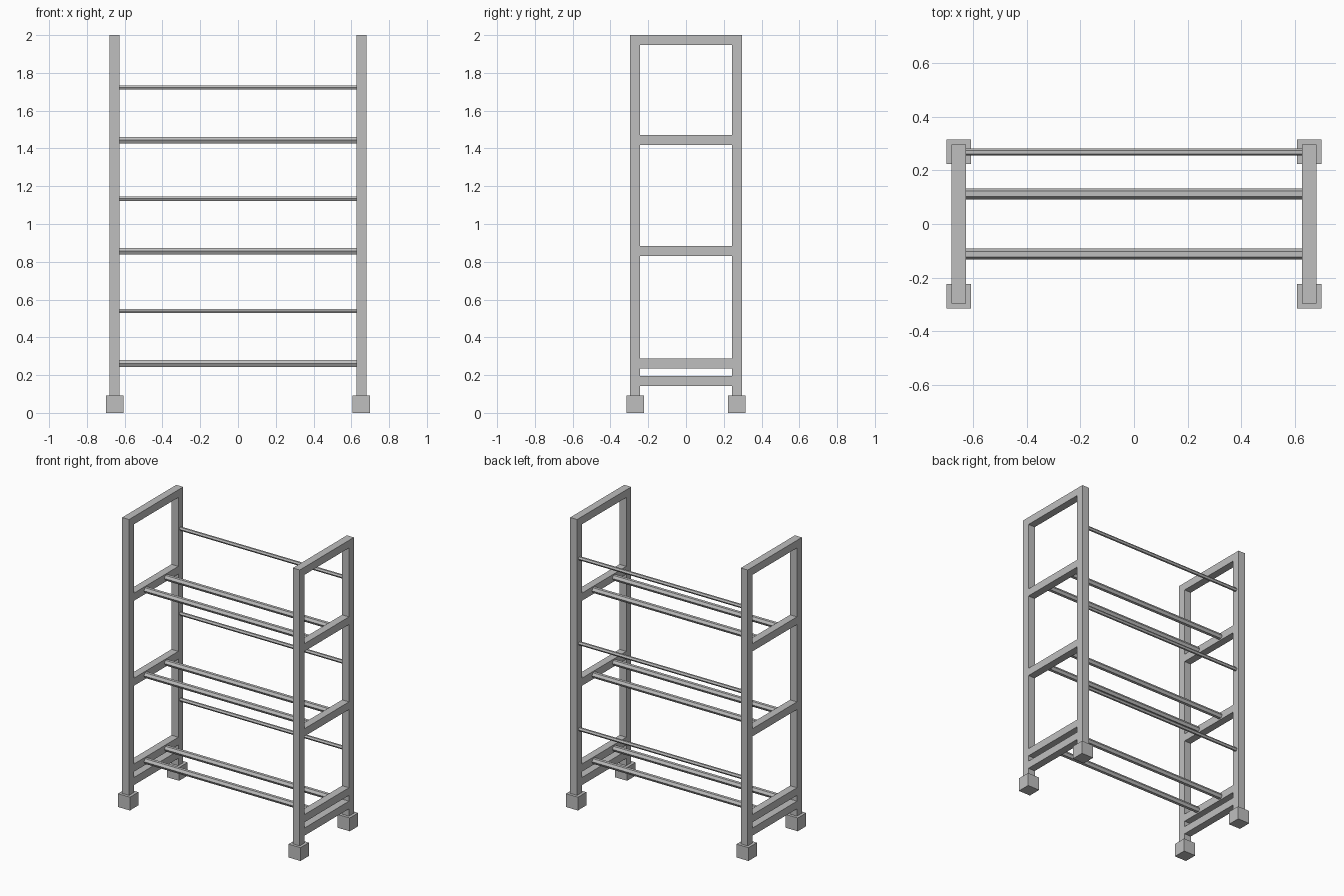
import bpy
from math import pi

cube = bpy.data.objects.get("Cube")
if cube:
    bpy.data.objects.remove(cube, do_unlink=True)

GREY = (0.52, 0.52, 0.52, 1)
metal = bpy.data.materials.new("grey metal")
metal.use_nodes = True
metal.diffuse_color = GREY
metal.node_tree.nodes["Principled BSDF"].inputs["Base Color"].default_value = GREY

TUBE = 0.053           # square tube width
SIDE_X = 0.653         # centre of each side frame
POST_Y = 0.269         # centre of each post
FOOT = 0.092
INNER_X = SIDE_X - TUBE / 2
INNER_Y = POST_Y - TUBE / 2


def box(name, location, size):
    bpy.ops.mesh.primitive_cube_add(size=1, location=location)
    part = bpy.context.object
    part.name = name
    part.scale = size
    bpy.ops.object.transform_apply(location=False, rotation=False, scale=True)
    part.data.materials.append(metal)


def rod(name, y, z, radius):
    bpy.ops.mesh.primitive_cylinder_add(vertices=6, radius=radius, depth=2 * INNER_X,
                                        location=(0, y, z), rotation=(0, pi / 2, 0))
    part = bpy.context.object
    part.name = name
    part.data.materials.append(metal)


# Side frames: posts on block feet, joined by cross rails
rails = {"base_rail": 0.169, "lower_rail": 0.262, "middle_rail": 0.856,
         "upper_rail": 1.444, "top_rail": 2 - TUBE / 2}
for side, sx in (("left", 1), ("right", -1)):
    x = sx * SIDE_X
    for end, sy in (("front", -1), ("back", 1)):
        y = sy * POST_Y
        box(f"{side}_{end}_foot", (x, y, FOOT / 2), (FOOT, FOOT, FOOT))
        box(f"{side}_{end}_post", (x, y, 1 + FOOT / 2), (TUBE, TUBE, 2 - FOOT))
    for name, z in rails.items():
        box(f"{side}_{name}", (x, 0, z), (TUBE, 2 * INNER_Y, TUBE))

# Shelves: two thick rods level with the rails, one thin stop rod higher at the back
for shelf in ("lower", "middle", "upper"):
    z = rails[shelf + "_rail"]
    rod(f"{shelf}_front_rod", -0.112, z, 0.0205)
    rod(f"{shelf}_back_rod", 0.112, z, 0.0205)
    rod(f"{shelf}_stop_rod", 0.268, z + 0.278, 0.013)
